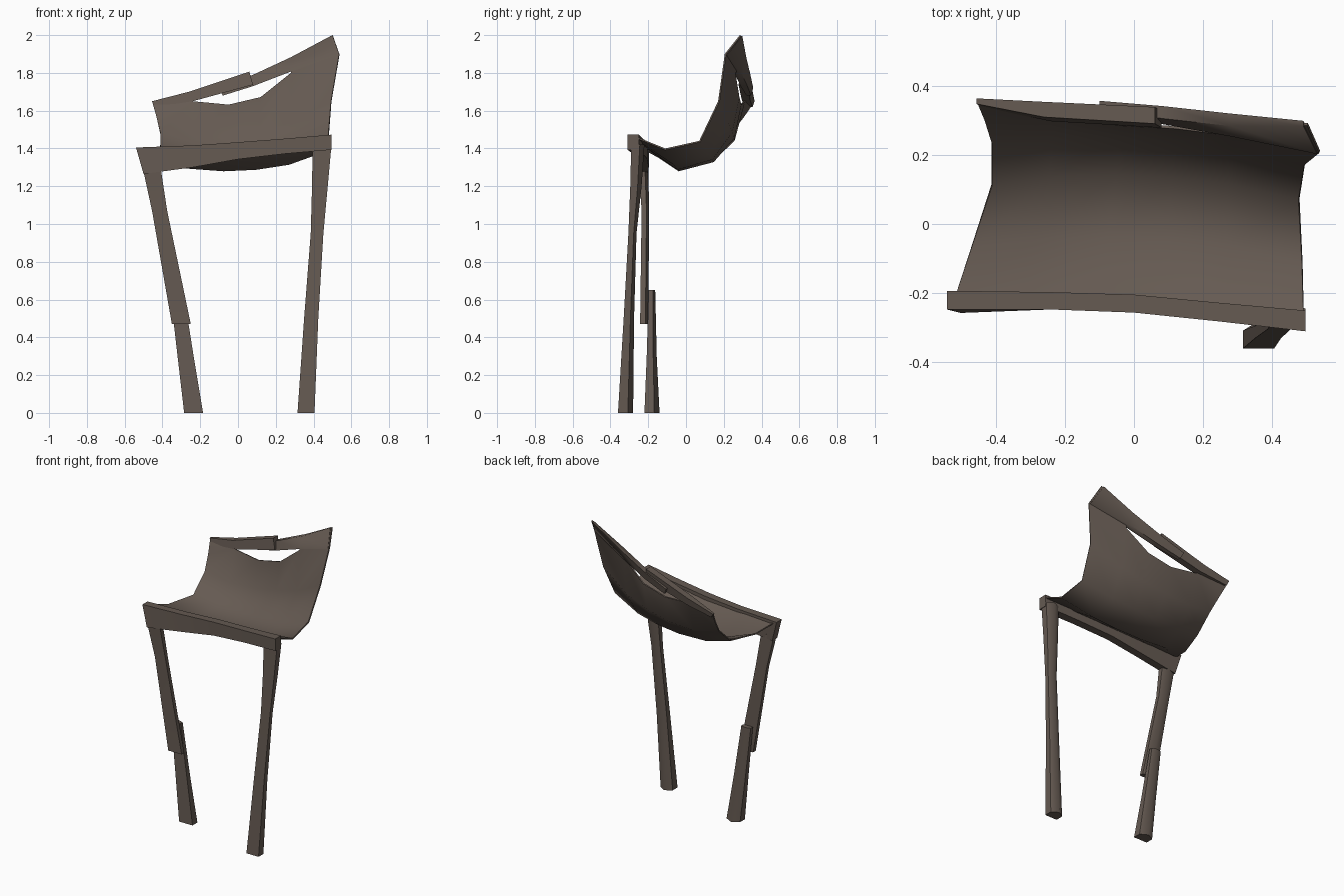
import bpy, bmesh, math
from mathutils import Vector

brown = bpy.data.materials.new("dark brown hide")
brown.diffuse_color = (0.13, 0.102, 0.084, 1)


def finish(name, bm, angle=60):
    bmesh.ops.recalc_face_normals(bm, faces=bm.faces)
    mesh = bpy.data.meshes.new(name)
    bm.to_mesh(mesh)
    bm.free()
    ob = bpy.data.objects.new(name, mesh)
    bpy.context.collection.objects.link(ob)
    mesh.materials.append(brown)
    bpy.ops.object.select_all(action='DESELECT')
    ob.select_set(True)
    bpy.context.view_layer.objects.active = ob
    bpy.ops.object.shade_smooth_by_angle(angle=math.radians(angle))


def loft(name, rings):
    bm = bmesh.new()
    loops = [[bm.verts.new(p) for p in ring] for ring in rings]
    n = len(loops[0])
    for a, b in zip(loops, loops[1:]):
        for i in range(n):
            j = (i + 1) % n
            bm.faces.new((a[i], a[j], b[j], b[i]))
    bm.faces.new(loops[0])
    bm.faces.new(loops[-1])
    finish(name, bm)


# Cross-sections
HOUSE = [(-1, -1), (1, -1), (1, 0.3), (0, 1), (-1, 0.3)]
BOX = [(-1, -1), (1, -1), (1, 1), (-1, 1)]


def post(name, sections):
    # sections: x0, x1, y0, y1, z
    loft(name, [[((a + b) / 2 + u * (b - a) / 2, (c + d) / 2 + v * (d - c) / 2, z)
                 for u, v in HOUSE] for a, b, c, d, z in sections])


def rail(name, sections):
    # sections: centre x, y, z, half depth, half height, x shear, y lean
    loft(name, [[(x + sx * v, y + u * hy + ly * v, z + v * hz)
                 for u, v in BOX] for x, y, z, hy, hz, sx, ly in sections])


# Legs
post("right_leg", [(0.315, 0.405, -0.36, -0.28, 0), (0.35, 0.425, -0.33, -0.275, 0.5),
                   (0.385, 0.452, -0.305, -0.262, 0.95), (0.392, 0.475, -0.295, -0.235, 1.2),
                   (0.395, 0.495, -0.29, -0.22, 1.42)])
post("left_leg_upper", [(-0.35, -0.25, -0.243, -0.2, 0.47), (-0.455, -0.375, -0.235, -0.195, 1.07),
                        (-0.505, -0.41, -0.25, -0.2, 1.3)])
post("left_leg_lower", [(-0.285, -0.185, -0.22, -0.14, 0), (-0.32, -0.235, -0.208, -0.155, 0.3),
                        (-0.36, -0.29, -0.198, -0.163, 0.65)])

# Front crossbar
rail("front_bar", [(-0.52, -0.225, 1.335, 0.027, 0.07, -0.02, 0.005),
                   (-0.24, -0.222, 1.358, 0.025, 0.058, 0, 0),
                   (0.0, -0.23, 1.388, 0.026, 0.045, 0, 0),
                   (0.25, -0.255, 1.412, 0.027, 0.04, 0, 0),
                   (0.495, -0.28, 1.433, 0.03, 0.04, 0, 0)])

# Overlapping back rails
rail("left_back_rail", [(-0.445, 0.35, 1.635, 0.008, 0.015, -0.01, 0.005),
                        (-0.25, 0.325, 1.675, 0.022, 0.025, -0.01, 0.006),
                        (0.07, 0.308, 1.772, 0.024, 0.035, -0.01, 0.006)])
rail("right_back_rail", [(-0.09, 0.338, 1.70, 0.012, 0.02, -0.01, 0.006),
                         (0.08, 0.315, 1.76, 0.018, 0.03, 0, 0.008),
                         (0.28, 0.286, 1.845, 0.018, 0.038, 0, 0.015),
                         (0.51, 0.25, 1.945, 0.008, 0.05, -0.02, 0.04)])

# Sagging seat sheet: left, middle and right point of each row, front to back
ROWS = [((-0.52, -0.22, 1.40), (0, -0.235, 1.43), (0.49, -0.27, 1.465)),
        ((-0.47, -0.07, 1.36), (0.0, -0.04, 1.29), (0.485, -0.11, 1.40)),
        ((-0.41, 0.11, 1.37), (0.02, 0.14, 1.34), (0.475, 0.07, 1.44)),
        ((-0.41, 0.23, 1.48), (0.03, 0.245, 1.47), (0.492, 0.17, 1.65))]
COLS = [0, 0.2, 0.42, 0.6, 0.78, 1]
grid = []
for left, mid, right in ROWS:
    l, m, r = Vector(left), Vector(mid), Vector(right)
    bulge = m - (l + r) / 2
    grid.append([l.lerp(r, t) + bulge * (1 - abs(2 * t - 1) ** 2.5) for t in COLS])
# Lower lip of the hand slot, then the top edge
grid.append([(-0.432, 0.3, 1.57), (-0.24, 0.305, 1.65), (-0.05, 0.285, 1.632),
             (0.12, 0.275, 1.672), (0.28, 0.255, 1.80), (0.535, 0.205, 1.9)])
grid.append([(-0.455, 0.355, 1.65), (-0.25, 0.33, 1.69), None, None,
             (0.28, 0.295, 1.87), (0.5, 0.285, 2.0)])

bm = bmesh.new()
vs = [[bm.verts.new(p) if p is not None else None for p in row] for row in grid]
for a, b in zip(vs, vs[1:]):
    for i in range(len(COLS) - 1):
        quad = (a[i], a[i + 1], b[i + 1], b[i])
        if None not in quad:
            bm.faces.new(quad)
bmesh.ops.recalc_face_normals(bm, faces=bm.faces)
bmesh.ops.solidify(bm, geom=bm.faces[:], thickness=0.008)
finish("seat_sheet", bm)
